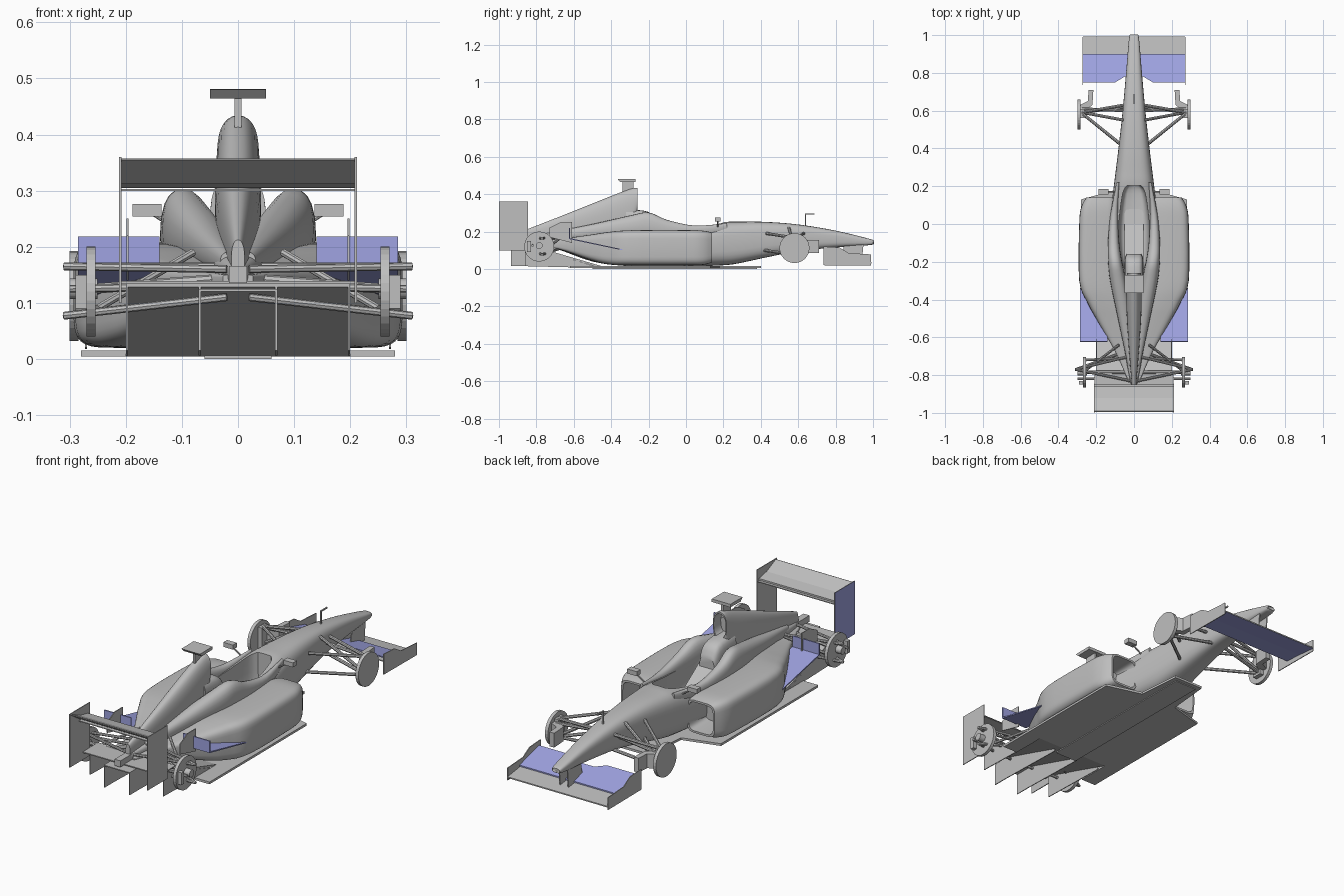
import bpy, bmesh, math
from mathutils import Vector

def material(name, rgb):
    m = bpy.data.materials.new(name)
    m.diffuse_color = (*rgb, 1)
    return m

GREY = material("body grey", (0.52, 0.52, 0.52))
BLUE = material("panel blue", (0.35, 0.37, 0.76))

def make(name, verts, faces, mats=(GREY,), mirror=False, smooth=False, rule=None):
    """Mesh object; mirror adds a copy across x = 0; rule(normal, centre) picks the material."""
    bm = bmesh.new()
    for s in ((1, -1) if mirror else (1,)):
        vs = [bm.verts.new((s * x, y, z)) for x, y, z in verts]
        for f in faces:
            bm.faces.new([vs[i] for i in f])
    bmesh.ops.recalc_face_normals(bm, faces=bm.faces)
    bm.normal_update()
    for f in bm.faces:
        f.smooth = smooth
        if rule:
            f.material_index = rule(f.normal, f.calc_center_median())
    me = bpy.data.meshes.new(name)
    bm.to_mesh(me)
    bm.free()
    for m in mats:
        me.materials.append(m)
    if smooth:
        me.set_sharp_from_angle(angle=math.radians(35))
    ob = bpy.data.objects.new(name, me)
    bpy.context.collection.objects.link(ob)
    return ob

def prism(name, poly, a, b, axis, **kw):
    """Extrude a 2D outline from a to b along x (outline y,z), y (x,z) or z (x,y)."""
    n = len(poly)
    put = {'x': lambda p, t: (t, *p), 'y': lambda p, t: (p[0], t, p[1]), 'z': lambda p, t: (*p, t)}[axis]
    verts = [put(p, t) for t in (a, b) for p in poly]
    faces = [list(range(n)), list(range(n, 2 * n))]
    faces += [[i, (i + 1) % n, n + (i + 1) % n, n + i] for i in range(n)]
    return make(name, verts, faces, **kw)

def box(name, x, y, z, **kw):
    return prism(name, [(x[0], y[0]), (x[1], y[0]), (x[1], y[1]), (x[0], y[1])], z[0], z[1], 'z', **kw)

def spline(st, sub=4):
    """Smooth the station list with a Catmull-Rom curve."""
    out = []
    for i in range(len(st) - 1):
        p = [Vector(st[max(0, min(len(st) - 1, i + k))]) for k in (-1, 0, 1, 2)]
        for j in range(sub):
            t = j / sub
            out.append(0.5 * (2 * p[1] + (p[2] - p[0]) * t + (2 * p[0] - 5 * p[1] + 4 * p[2] - p[3]) * t * t
                              + (3 * p[1] - p[0] - 3 * p[2] + p[3]) * t ** 3))
    return out + [Vector(st[-1])]

def loft(name, stations, e=3.0, n=32, inlet=0, **kw):
    """Stations (y, centre x, half width, bottom z, top z) with squared-oval sections."""
    verts, faces = [], []
    def ring(s, k=1.0, dy=0.0):
        y, cx, w, zb, zt = s
        for i in range(n):
            a = 2 * math.pi * i / n
            c, d = math.cos(a), math.sin(a)
            verts.append((cx + k * w * math.copysign(abs(c) ** (2 / e), c), y + dy,
                          (zb + zt) / 2 + k * (zt - zb) / 2 * math.copysign(abs(d) ** (2 / e), d)))
    rows = 0
    if inlet:                       # hollow front opening
        ring(stations[0], 0.8, -inlet)
        ring(stations[0], 0.88)
        rows = 2
    for s in spline(stations):
        ring(s)
        rows += 1
    for r in range(rows - 1):
        for i in range(n):
            j = (i + 1) % n
            faces.append([r * n + i, r * n + j, r * n + n + j, r * n + n + i])
    faces += [list(range(n)), list(range((rows - 1) * n, rows * n))]
    return make(name, verts, faces, smooth=True, **kw)

def rods(name, pairs, r=0.006, n=8, flat=1.0):
    """Mirrored round rods between point pairs."""
    verts, faces = [], []
    for a, b in pairs:
        a, b = Vector(a), Vector(b)
        d = (b - a).normalized()
        u = d.cross(Vector((0, 0, 1)) if abs(d.z) < 0.9 else Vector((0, 1, 0))).normalized()
        v = d.cross(u)
        o = len(verts)
        for p in (a, b):
            verts += [tuple(p + r * (math.cos(t) * u + flat * math.sin(t) * v))
                      for t in (2 * math.pi * i / n for i in range(n))]
        faces += [[o + i, o + (i + 1) % n, o + n + (i + 1) % n, o + n + i] for i in range(n)]
        faces += [list(range(o, o + n)), list(range(o + n, o + 2 * n))]
    return make(name, verts, faces, mirror=True, smooth=True)

# Nose and tub, with the cockpit cut out
tub = loft("nose_and_tub", [
    (1.0, 0, 0.014, 0.138, 0.152), (0.985, 0, 0.026, 0.128, 0.16), (0.8, 0, 0.042, 0.115, 0.205),
    (0.6, 0, 0.06, 0.095, 0.238), (0.42, 0, 0.08, 0.06, 0.252), (0.28, 0, 0.097, 0.03, 0.253),
    (0.2, 0, 0.107, 0.02, 0.25), (0.05, 0, 0.125, 0.015, 0.225), (-0.1, 0, 0.135, 0.015, 0.215),
    (-0.3, 0, 0.11, 0.015, 0.22), (-0.5, 0, 0.075, 0.04, 0.215), (-0.7, 0, 0.045, 0.11, 0.19),
    (-0.85, 0, 0.016, 0.135, 0.168)], e=3.2)
cutter = loft("cockpit_cutter", [
    (0.205, 0, 0.035, 0.09, 0.45), (0.16, 0, 0.06, 0.08, 0.45), (0.0, 0, 0.08, 0.08, 0.45),
    (-0.15, 0, 0.075, 0.08, 0.45), (-0.24, 0, 0.05, 0.09, 0.45)], e=6)
cutter.hide_render = True
mod = tub.modifiers.new("cockpit", 'BOOLEAN')
mod.operation, mod.object, mod.solver = 'DIFFERENCE', cutter, 'EXACT'
bpy.context.view_layer.update()
tub.data = bpy.data.meshes.new_from_object(tub.evaluated_get(bpy.context.evaluated_depsgraph_get()))
tub.modifiers.clear()
bpy.data.objects.remove(cutter)
tub.data.set_sharp_from_angle(angle=math.radians(35))

# Cockpit shoulders, engine cover, headrest
loft("cockpit_shoulders", [
    (0.22, 0.085, 0.008, 0.2, 0.245), (0.05, 0.105, 0.02, 0.17, 0.232), (-0.1, 0.108, 0.03, 0.16, 0.262),
    (-0.2, 0.1, 0.037, 0.16, 0.302), (-0.3, 0.085, 0.042, 0.16, 0.286), (-0.5, 0.05, 0.035, 0.16, 0.24),
    (-0.75, 0.018, 0.014, 0.15, 0.19)], e=2.4, n=20, mirror=True)
loft("engine_cover", [
    (-0.26, 0, 0.037, 0.3, 0.433), (-0.3, 0, 0.04, 0.18, 0.428), (-0.45, 0, 0.04, 0.15, 0.37),
    (-0.65, 0, 0.028, 0.14, 0.29), (-0.85, 0, 0.012, 0.14, 0.212)], e=2.4, inlet=0.05)
loft("headrest", [(-0.16, 0, 0.04, 0.1, 0.25), (-0.2, 0, 0.05, 0.1, 0.305),
                  (-0.32, 0, 0.05, 0.1, 0.32)], e=4, n=24)
prism("seat", [(0.08, 0.08), (0.0, 0.09), (-0.19, 0.22), (-0.19, 0.08)], -0.05, 0.05, 'x')

# Sidepods with hollow inlets
loft("sidepods", [
    (0.14, 0.178, 0.075, 0.035, 0.195), (0.09, 0.187, 0.092, 0.022, 0.205), (0.0, 0.192, 0.098, 0.02, 0.208),
    (-0.3, 0.19, 0.1, 0.02, 0.207), (-0.42, 0.145, 0.1, 0.025, 0.197), (-0.52, 0.1, 0.09, 0.05, 0.182),
    (-0.68, 0.05, 0.048, 0.105, 0.16), (-0.84, 0.015, 0.012, 0.13, 0.15)], e=5, inlet=0.12, mirror=True)

# Floor, plank, diffuser ramp and fins
prism("floor", [(0.08, 0.4), (0.1, 0.18), (0.28, 0.13), (0.28, -0.62), (0.2, -0.62), (0.2, -0.45),
                (-0.2, -0.45), (-0.2, -0.62), (-0.28, -0.62), (-0.28, 0.13), (-0.1, 0.18), (-0.08, 0.4)],
      0.004, 0.015, 'z')
box("plank", (-0.06, 0.06), (-0.5, 0.38), (0, 0.006))
prism("diffuser", [(-0.45, 0.004), (-0.86, 0.128), (-0.86, 0.135), (-0.45, 0.015)], -0.2, 0.2, 'x')
for nm, x0 in (("diffuser_inner_fins", 0.066), ("diffuser_outer_fins", 0.196)):
    prism(nm, [(-0.5, 0.006), (-0.86, 0.015), (-0.86, 0.13), (-0.5, 0.018)], x0, x0 + 0.004, 'x', mirror=True)
prism("rear_fins", [(-0.84, 0.015), (-0.935, 0.015), (-0.935, 0.12), (-0.84, 0.12)], 0.066, 0.07, 'x', mirror=True)
box("fin_bridge", (-0.07, 0.07), (-0.935, -0.84), (0.12, 0.125))
box("gearbox_tail", (-0.016, 0.016), (-0.93, -0.7), (0.135, 0.166))

# Blue winglets ahead of the rear axle, with small end plates
prism("rear_winglet_ramp", [(-0.34, 0.105), (-0.62, 0.165), (-0.62, 0.218), (-0.626, 0.218), (-0.626, 0.16), (-0.34, 0.1)],
      0.14, 0.285, 'x', mats=(BLUE,), mirror=True)
prism("winglet_end_plate", [(-0.61, 0.25), (-0.67, 0.25), (-0.73, 0.22), (-0.73, 0.17), (-0.61, 0.14)],
      0.195, 0.199, 'x', mirror=True)

# Rear wing
prism("rear_wing_main", [(-0.86, 0.305), (-0.93, 0.312), (-0.995, 0.355), (-0.99, 0.357), (-0.92, 0.325), (-0.86, 0.313)],
      -0.21, 0.21, 'x')
box("rear_wing_lower_blade", (-0.21, 0.21), (-0.93, -0.85), (0.299, 0.303))
box("rear_beam_wing", (-0.21, 0.21), (-0.9, -0.78), (0.134, 0.139))
plate = [(-0.845, 0.36), (-1.0, 0.36), (-1.0, 0.1), (-0.935, 0.1), (-0.935, 0.018), (-0.845, 0.018)]
plate[3:] = [(-0.845, 0.1)]
prism("rear_wing_right_end_plate", plate, 0.208, 0.212, 'x')
prism("rear_wing_left_end_plate", plate, -0.212, -0.208, 'x', mats=(GREY, BLUE),
      rule=lambda n, c: 1 if n.x < -0.5 else 0)

# Front wing: main plane, blue flap, end plates, pylons
prism("front_wing_main", [(0.992, 0.036), (0.89, 0.05), (0.8, 0.05), (0.8, 0.045), (0.89, 0.04), (0.992, 0.03)],
      -0.27, 0.27, 'x', mats=(GREY, BLUE), rule=lambda n, c: 1 if n.z < -0.5 else 0)
flap = [(0.0, 0.9, 0.058), (0.27, 0.9, 0.058), (0.27, 0.75, 0.098), (0.1, 0.75, 0.098), (0.05, 0.78, 0.09), (0.0, 0.78, 0.09)]
make("front_wing_flap", flap + [(x, y, z - 0.006) for x, y, z in flap],
     [range(6), range(6, 12)] + [[i, (i + 1) % 6, 6 + (i + 1) % 6, 6 + i] for i in range(5)], mats=(BLUE,), mirror=True)
prism("front_wing_end_plates", [(0.735, 0.02), (0.99, 0.018), (0.99, 0.078), (0.87, 0.085), (0.82, 0.115), (0.735, 0.12)],
      0.269, 0.273, 'x', mirror=True)
prism("front_wing_pylons", [(0.83, 0.05), (0.94, 0.04), (0.95, 0.14), (0.85, 0.15)], 0.02, 0.025, 'x', mirror=True)

# Wheel hubs and suspension
def disc(name, x0, x1, y, z, r):
    prism(name, [(y + r * math.cos(i * math.pi / 16), z + r * math.sin(i * math.pi / 16)) for i in range(32)],
          x0, x1, 'x', mirror=True)
disc("front_hub_discs", 0.284, 0.3, 0.58, 0.112, 0.08)
disc("rear_hub_discs", 0.254, 0.27, -0.785, 0.12, 0.08)
disc("rear_axle_stubs", 0.25, 0.3, -0.785, 0.125, 0.018)
box("front_uprights", (0.262, 0.286), (0.56, 0.61), (0.06, 0.17), mirror=True)
prism("front_brake_ducts", [(0.286, 0.58), (0.286, 0.63), (0.245, 0.65), (0.24, 0.71), (0.215, 0.71), (0.22, 0.63)],
      0.085, 0.155, 'z', mirror=True)
rods("front_suspension", [
    ((0.28, 0.59, 0.165), (0.05, 0.63, 0.19)), ((0.28, 0.59, 0.165), (0.08, 0.43, 0.19)),
    ((0.28, 0.59, 0.075), (0.04, 0.62, 0.11)), ((0.28, 0.59, 0.075), (0.07, 0.42, 0.1)),
    ((0.27, 0.59, 0.085), (0.055, 0.55, 0.22)), ((0.28, 0.61, 0.15), (0.05, 0.6, 0.17))], r=0.008)
rods("rear_suspension", [
    ((0.31, -0.77, 0.165), (0.02, -0.7, 0.165)), ((0.31, -0.77, 0.165), (0.02, -0.83, 0.16)),
    ((0.31, -0.77, 0.077), (0.03, -0.67, 0.11)), ((0.31, -0.77, 0.077), (0.02, -0.83, 0.11)),
    ((0.3, -0.82, 0.125), (0.02, -0.82, 0.13)), ((0.26, -0.72, 0.125), (0.04, -0.71, 0.14)),
    ((0.25, -0.77, 0.09), (0.08, -0.64, 0.19))], r=0.007)
rods("driveshafts", [((0.26, -0.785, 0.125), (0.0, -0.785, 0.145))], r=0.009)
box("rear_calipers", (0.255, 0.29), (-0.85, -0.83), (0.09, 0.15), mirror=True)

# Mirrors, camera pod and nose probe
box("mirrors", (0.136, 0.188), (0.155, 0.185), (0.254, 0.276), mirror=True)
rods("mirror_stalks", [((0.15, 0.17, 0.258), (0.09, 0.17, 0.22))], r=0.004)
box("camera_stalk", (-0.006, 0.006), (-0.34, -0.28), (0.4, 0.468))
prism("camera_pod", [(-0.27, 0.466), (-0.35, 0.464), (-0.365, 0.48), (-0.27, 0.481)], -0.05, 0.05, 'x')
box("probe_post", (-0.003, 0.003), (0.635, 0.642), (0.22, 0.295))
box("probe_tip", (-0.003, 0.003), (0.635, 0.688), (0.29, 0.296))
